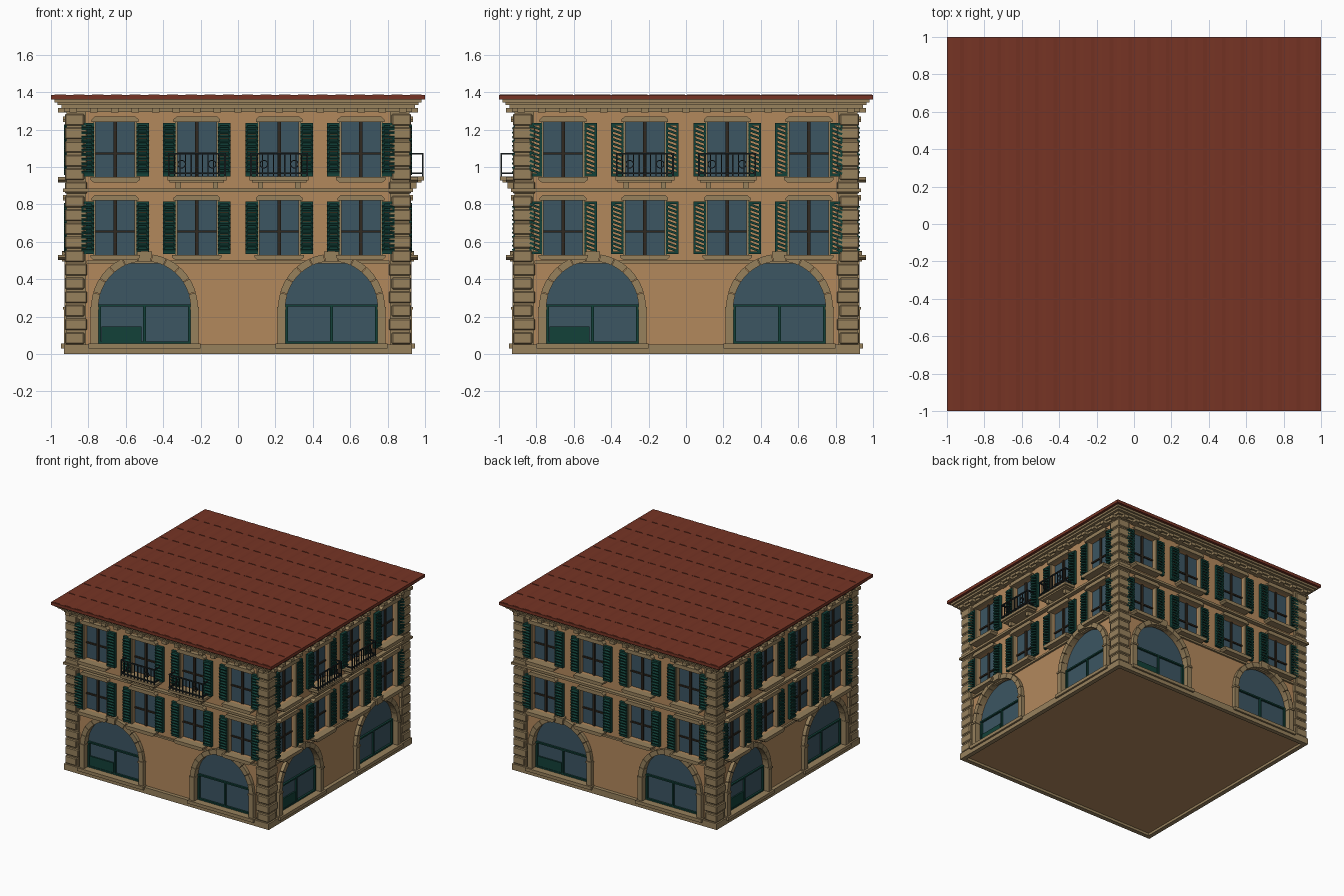
import bpy, bmesh, math
from mathutils import Matrix, Vector

if "Cube" in bpy.data.objects:
    bpy.data.objects.remove(bpy.data.objects["Cube"])


def mat(name, r, g, b):
    m = bpy.data.materials.new(name)
    m.diffuse_color = (r, g, b, 1)
    m.use_nodes = True
    m.node_tree.nodes["Principled BSDF"].inputs["Base Color"].default_value = m.diffuse_color
    return m


PLASTER = mat("ochre plaster", 0.45, 0.25, 0.108)
STONE = mat("sandstone", 0.31, 0.22, 0.108)
ROOF = mat("terracotta", 0.18, 0.034, 0.018)
GLASS = mat("blue glass", 0.045, 0.092, 0.123)
GREEN = mat("shutter green", 0.006, 0.052, 0.04)
IRON = mat("wrought iron", 0.014, 0.02, 0.022)
WOOD = mat("dark wood", 0.03, 0.022, 0.014)

SIDES = ["front", "right", "back", "left"]
WIN_X = [-0.657, -0.22, 0.22, 0.657]
WIN_Z = [(0.53, 0.82), (0.945, 1.24)]
ARCH_X = [-0.5, 0.5]
ARCH_R, SPRING, WALL = 0.25, 0.25, 0.90


# d is the distance out from the building's centre, towards the viewer of a side
def box(bm, x0, x1, d0, d1, z0, z1, rot=Matrix()):
    m = Matrix.Translation(((x0 + x1) / 2, -(d0 + d1) / 2, (z0 + z1) / 2)) @ rot
    bmesh.ops.create_cube(bm, size=1, matrix=m @ Matrix.Diagonal((x1 - x0, d1 - d0, z1 - z0, 1)))


def prism(bm, pts, d0, d1):
    a = [bm.verts.new((x, -d0, z)) for x, z in pts]
    b = [bm.verts.new((x, -d1, z)) for x, z in pts]
    bm.faces.new(a)
    bm.faces.new(b[::-1])
    for i in range(len(pts)):
        j = (i + 1) % len(pts)
        bm.faces.new((a[j], a[i], b[i], b[j]))


def part(name, material, build, sides=(0, 1, 2, 3), bevel=0):
    """Build one mesh in front-side coordinates and repeat it round the building."""
    bm = bmesh.new()
    build(bm)
    bmesh.ops.recalc_face_normals(bm, faces=bm.faces)
    me = bpy.data.meshes.new(name)
    bm.to_mesh(me)
    bm.free()
    me.materials.append(material)
    objs = []
    for s in sides:
        ob = bpy.data.objects.new(name if len(sides) == 1 else SIDES[s] + "_" + name, me)
        ob.rotation_euler.z = s * math.pi / 2 if len(sides) > 1 else 0
        bpy.context.collection.objects.link(ob)
        if bevel:
            mod = ob.modifiers.new("Bevel", 'BEVEL')
            mod.width, mod.segments = bevel, 1
        objs.append(ob)
    return objs


def windows():
    for x in WIN_X:
        for z0, z1 in WIN_Z:
            yield x, z0, z1


def arch_pts(c, r, base):
    arc = [(c + r * math.cos(i * math.pi / 24), SPRING + r * math.sin(i * math.pi / 24)) for i in range(25)]
    return [(c - r, base), (c + r, base)] + arc


# walls with recessed openings
def openings(bm):
    for x, z0, z1 in windows():
        box(bm, x - 0.105, x + 0.105, 0.865, 0.95, z0, z1)
    for c in ARCH_X:
        prism(bm, arch_pts(c, ARCH_R, 0.055), 0.865, 0.95)


walls = part("walls", PLASTER, lambda bm: box(bm, -WALL, WALL, -WALL, WALL, 0.02, 1.33), (0,))[0]
cutters = part("cutter", PLASTER, openings)
for c in cutters:
    c.hide_render = True
    mod = walls.modifiers.new("Openings", 'BOOLEAN')
    mod.operation, mod.object, mod.solver = 'DIFFERENCE', c, 'EXACT'
bpy.context.view_layer.update()
cut = bpy.data.meshes.new_from_object(walls.evaluated_get(bpy.context.evaluated_depsgraph_get()))
walls.modifiers.clear()
walls.data = cut
for c in cutters:
    bpy.data.objects.remove(c)


# glazing
def glass(bm):
    for x, z0, z1 in windows():
        box(bm, x - 0.105, x + 0.105, 0.863, 0.872, z0, z1)
    for c in ARCH_X:
        prism(bm, arch_pts(c, ARCH_R, 0.055), 0.863, 0.872)


def mullions(bm):
    for x, z0, z1 in windows():
        zm = z0 + 0.43 * (z1 - z0)
        box(bm, x - 0.009, x + 0.009, 0.87, 0.884, z0, z1)
        box(bm, x - 0.105, x + 0.105, 0.87, 0.882, zm - 0.006, zm + 0.006)


part("glass", GLASS, glass)
part("window_mullions", WOOD, mullions)


# stone window surrounds
def surrounds(bm):
    for x, z0, z1 in windows():
        for s in (-1, 1):
            a, b = sorted((x + s * 0.104, x + s * 0.118))
            box(bm, a, b, 0.89, 0.915, z0, z1)
        prism(bm, [(x - 0.125, z1), (x + 0.125, z1), (x + 0.125, z1 + 0.014),
                   (x + 0.108, z1 + 0.03), (x - 0.108, z1 + 0.03), (x - 0.125, z1 + 0.014)], 0.89, 0.935)
        prism(bm, [(x - 0.115, z0 - 0.028), (x + 0.115, z0 - 0.028), (x + 0.132, z0 - 0.014),
                   (x + 0.132, z0), (x - 0.132, z0), (x - 0.132, z0 - 0.014)], 0.89, 0.962)


part("window_surrounds", STONE, surrounds)


# louvred shutters
def shutter_frames(bm):
    for x, z0, z1 in windows():
        for s in (-1, 1):
            c = x + s * 0.147
            for e in (-1, 1):
                box(bm, c + e * 0.028 - 0.006, c + e * 0.028 + 0.006, 0.898, 0.922, z0 + 0.005, z1 - 0.005)
            for z in (z0 + 0.005, z1 - 0.019):
                box(bm, c - 0.034, c + 0.034, 0.898, 0.922, z, z + 0.014)


def slats(axis, angle):
    def build(bm):
        rot = Matrix.Rotation(math.radians(angle), 4, axis)
        for x, z0, z1 in windows():
            for c in (x - 0.147, x + 0.147):
                for i in range(11):
                    z = z0 + 0.03 + i * (z1 - z0 - 0.06) / 10
                    box(bm, c - 0.033, c + 0.033, 0.903, 0.93, z - 0.006, z + 0.006, rot)
    return build


part("shutter_frames", GREEN, shutter_frames)
part("shutter_slats", GREEN, slats('X', 25), (0, 2))
part("shutter_slats", GREEN, slats('Y', 20), (1, 3))


# ground floor arches: pillars, voussoirs, thresholds
def arches(bm):
    for c in ARCH_X:
        for s in (-1, 1):
            a, b = sorted((c + s * 0.247, c + s * 0.288))
            box(bm, a, b, 0.88, 0.93, 0.05, SPRING - 0.012)
            box(bm, a - 0.004, b + 0.004, 0.88, 0.936, SPRING - 0.012, SPRING + 0.002)
        n = 11
        for k in range(n):
            key = k == n // 2
            a0, a1 = k * math.pi / n + 0.006, (k + 1) * math.pi / n - 0.006
            ro = 0.3 if key else 0.285
            ang = [a0 + (a1 - a0) * i / 3 for i in range(4)]
            pts = [(c + ro * math.cos(a), SPRING + ro * math.sin(a)) for a in ang]
            pts += [(c + 0.246 * math.cos(a), SPRING + 0.246 * math.sin(a)) for a in ang[::-1]]
            prism(bm, pts, 0.88, 0.942 if key else 0.928)
        box(bm, c - 0.3, c + 0.3, 0.87, 0.945, 0.03, 0.056)


part("arch_surrounds", STONE, arches)


# shopfront frames and the counter panel in the left arch
def shopfront(bm):
    for c in ARCH_X:
        for z in (0.056, 0.253):
            box(bm, c - 0.245, c + 0.245, 0.87, 0.888, z, z + 0.012)
        for x in (c - 0.239, c, c + 0.239):
            box(bm, x - 0.007, x + 0.007, 0.87, 0.888, 0.056, 0.265)
    box(bm, -0.73, -0.515, 0.87, 0.884, 0.056, 0.147)


part("shopfront", GREEN, shopfront)


# horizontal bands: plinth, string courses, cornice
def ring(bm, inner, outer, z0, z1):
    prism(bm, [(-outer, z0), (outer, z0), (outer, z1), (-outer, z1)], inner, outer)


def bands(bm):
    box(bm, -0.93, 0.93, 0.895, 0.93, 0, 0.05)
    box(bm, -0.81, 0.81, 0.89, 0.915, 0.485, 0.5)
    box(bm, -0.935, 0.935, 0.89, 0.935, 0.866, 0.884)


def cornice(bm):
    for h, z0, z1 in ((0.93, 1.295, 1.312), (0.945, 1.312, 1.33), (0.965, 1.33, 1.345), (0.98, 1.345, 1.362)):
        box(bm, -h, h, -h, h, z0, z1)


def dentils(bm):
    for i in range(17):
        x = -0.88 + i * 0.11
        box(bm, x - 0.02, x + 0.02, 0.9, 0.962, 1.29, 1.314)


part("plinth_and_courses", STONE, bands)
part("cornice", STONE, cornice, (0,))
part("cornice_brackets", STONE, dentils)


# corner pillars with stone blocks
def pillar(bm):
    box(bm, 0.812, 0.917, 0.812, 0.917, 0.05, 1.295)


def quoins(bm):
    for i in range(17):
        z = 0.054 + i * 0.073
        x = 0.806 if i % 2 else 0.822
        box(bm, x, 0.926, x, 0.926, z, z + 0.062)


part("corner_pillar", STONE, pillar)
part("corner_blocks", STONE, quoins, bevel=0.006)


# roof slab with low tile ridges
def roof(bm):
    box(bm, -1, 1, -1, 1, 1.36, 1.384)
    for i in range(20):
        x = -0.95 + i * 0.1
        for j in range(10):
            d = -0.995 + j * 0.2
            prism(bm, [(x - 0.045, 1.383), (x + 0.045, 1.383), (x + 0.02, 1.388), (x - 0.02, 1.388)], d, d + 0.19)


part("roof", ROOF, roof, (0,))


# balconies on the middle top windows, front and right only
def balcony_slabs(bm):
    for c in WIN_X[1:3]:
        box(bm, c - 0.158, c + 0.158, 0.9, 0.995, 0.928, 0.948)
        box(bm, c - 0.145, c + 0.145, 0.9, 0.98, 0.916, 0.928)
        for x in (c - 0.1, c + 0.1):
            box(bm, x - 0.014, x + 0.014, 0.9, 0.955, 0.885, 0.918)


def railings(bm):
    for c in WIN_X[1:3]:
        for z in (0.962, 1.066):
            box(bm, c - 0.155, c + 0.155, 0.983, 0.993, z, z + 0.009)
            for s in (-1, 1):
                box(bm, c + s * 0.15 - 0.005, c + s * 0.15 + 0.005, 0.9, 0.993, z, z + 0.009)
        for i in range(11):
            x = c - 0.15 + i * 0.03
            w = 0.005 if i in (0, 10) else 0.003
            box(bm, x - w, x + w, 0.985, 0.991, 0.948, 1.07)
        for x in (c - 0.082, c + 0.082):
            for k in range(12):
                a = k * math.pi / 6
                p = Vector((x + 0.02 * math.cos(a), 1.015 + 0.02 * math.sin(a)))
                box(bm, p.x - 0.0025, p.x + 0.0025, 0.985, 0.992, p.y - 0.006, p.y + 0.006,
                    Matrix.Rotation(-a, 4, 'Y'))


part("balcony_slabs", STONE, balcony_slabs, (0, 1))
part("balcony_railings", IRON, railings, (0, 1))
